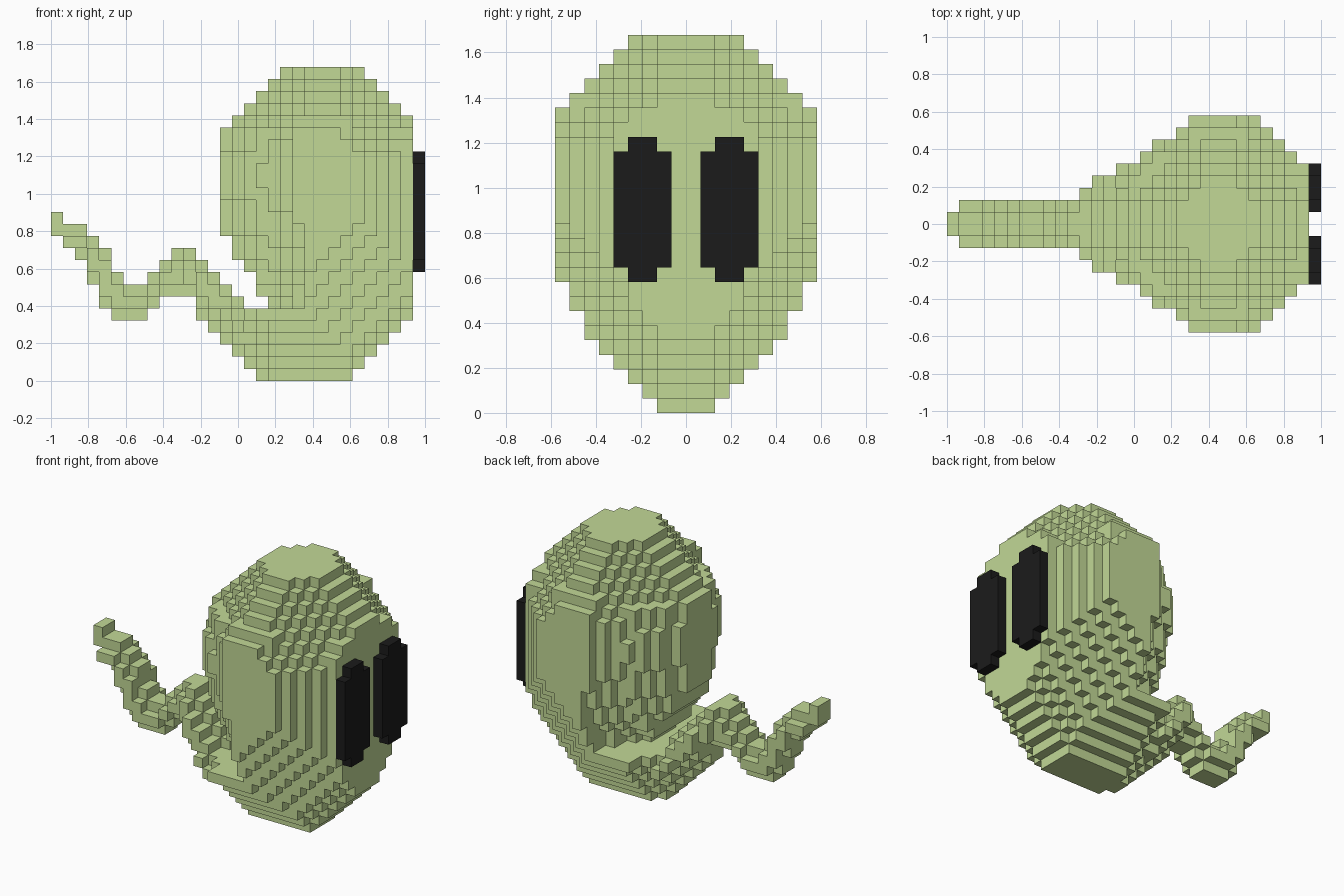
import bpy, bmesh
from mathutils import Vector

cube = bpy.data.objects.get("Cube")
if cube:
    bpy.data.objects.remove(cube, do_unlink=True)

U = 2 / 31  # edge of one block


def material(name, rgb):
    mat = bpy.data.materials.new(name)
    mat.use_nodes = True
    mat.diffuse_color = (*rgb, 1)
    mat.node_tree.nodes["Principled BSDF"].inputs["Base Color"].default_value = (*rgb, 1)
    return mat


def build_blocks(name, cells, mat):
    """Make a mesh from the exposed sides of a set of grid cells."""
    bm = bmesh.new()
    for cell in cells:
        centre = Vector(cell) + Vector((.5, .5, .5))
        for axis in range(3):
            for sign in (-1, 1):
                n = Vector((0, 0, 0))
                n[axis] = sign
                if tuple(int(c + d) for c, d in zip(cell, n)) in cells:
                    continue
                a = Vector((0, 0, 0))
                a[(axis + 1) % 3] = .5
                b = n.cross(a)
                corners = [centre + n / 2 + s for s in (a + b, b - a, -a - b, a - b)]
                bm.faces.new([bm.verts.new(c * U - Vector((1, 0, 0))) for c in corners])
    bmesh.ops.remove_doubles(bm, verts=bm.verts, dist=U / 100)
    bmesh.ops.recalc_face_normals(bm, faces=bm.faces)
    mesh = bpy.data.meshes.new(name)
    bm.to_mesh(mesh)
    bm.free()
    mesh.materials.append(mat)
    obj = bpy.data.objects.new(name, mesh)
    bpy.context.collection.objects.link(obj)


green = material("soft green", (.54, .69, .305))
black = material("eye black", (.011, .011, .011))

# Body outline per layer, from the ground up, and the rounded back of the head
left_edges = [17, 16, 15, 14, 13, 12, 18, 17, 17, 16, 15, 15] + [14] * 9 + [15, 16, 17, 18, 19]
half_widths = [2, 3, 4, 5, 6, 7, 7, 8, 8] + [9] * 12 + [8, 7, 6, 5, 4]
head_back = [3.2, 5.1, 6.1, 7.05, 7.4, 8.4, 9.6]


def bowl_half(x, left, right):
    """Lower bowl: narrow at both ends."""
    return min(1.5 + 1.1 * (x - left), 1 + right - x)


def head_half(x, z, left, right):
    """Head: rounded back, chamfered face side and a stepped dome."""
    half = 9
    if x < 21:
        half = head_back[x - 14] - .04 * (z - 16.5) ** 2
    to_face = right - 1 - x
    if z > 20:
        return max(2, min(half if z == 21 else 9, 2 + 1.2 * min(x - left, to_face)))
    face_side = 5 + to_face if z < 19 else 24 - z + .85 * to_face
    return max(2, min(half, face_side))


body = set()
for z, (left, width) in enumerate(zip(left_edges, half_widths)):
    right = 30 - max(0, 5 - z, z - 21)
    for x in range(left, right):
        shape = bowl_half(x, left, right) if z < 6 else head_half(x, z, left, right)
        chin = 15 + (z - x) / 2  # sloping underside toward the face
        half = int(min(width, shape, chin if z < 14 else width))
        body |= {(x, y, z) for y in range(-half, half)}

# Tail: a wavy run of columns as (bottom, top), thicker at the root
columns = [(12, 14), (11, 13), (10, 13), (8, 12), (6, 11), (5, 9), (5, 8), (5, 8),
           (6, 9), (7, 10), (7, 11), (7, 11), (5, 10), (4, 9), (3, 8), (2, 7)]
limits = [1] + [2] * 10 + [3, 4, 4, 5, 5]
for x, ((low, high), limit) in enumerate(zip(columns, limits)):
    for z in range(low, high):
        if x < 11:
            half = 1 + min(z - low + (high - low < 3), high - 1 - z)
        else:
            half = min(1 + 2 * (z - low), 2 + 2 * (high - 1 - z))
        half = min(limit, half)
        body |= {(x, y, z) for y in range(-half, half)}
build_blocks("body_and_tail", body, green)

# Eyes: tall blocks with clipped corners, mirrored across y
right_eye = {(30, y, z) for y in range(-5, -1) for z in range(9, 19)
             if y in (-4, -3) or 10 <= z < 18}
build_blocks("right_eye", right_eye, black)
build_blocks("left_eye", {(x, -1 - y, z) for x, y, z in right_eye}, black)
